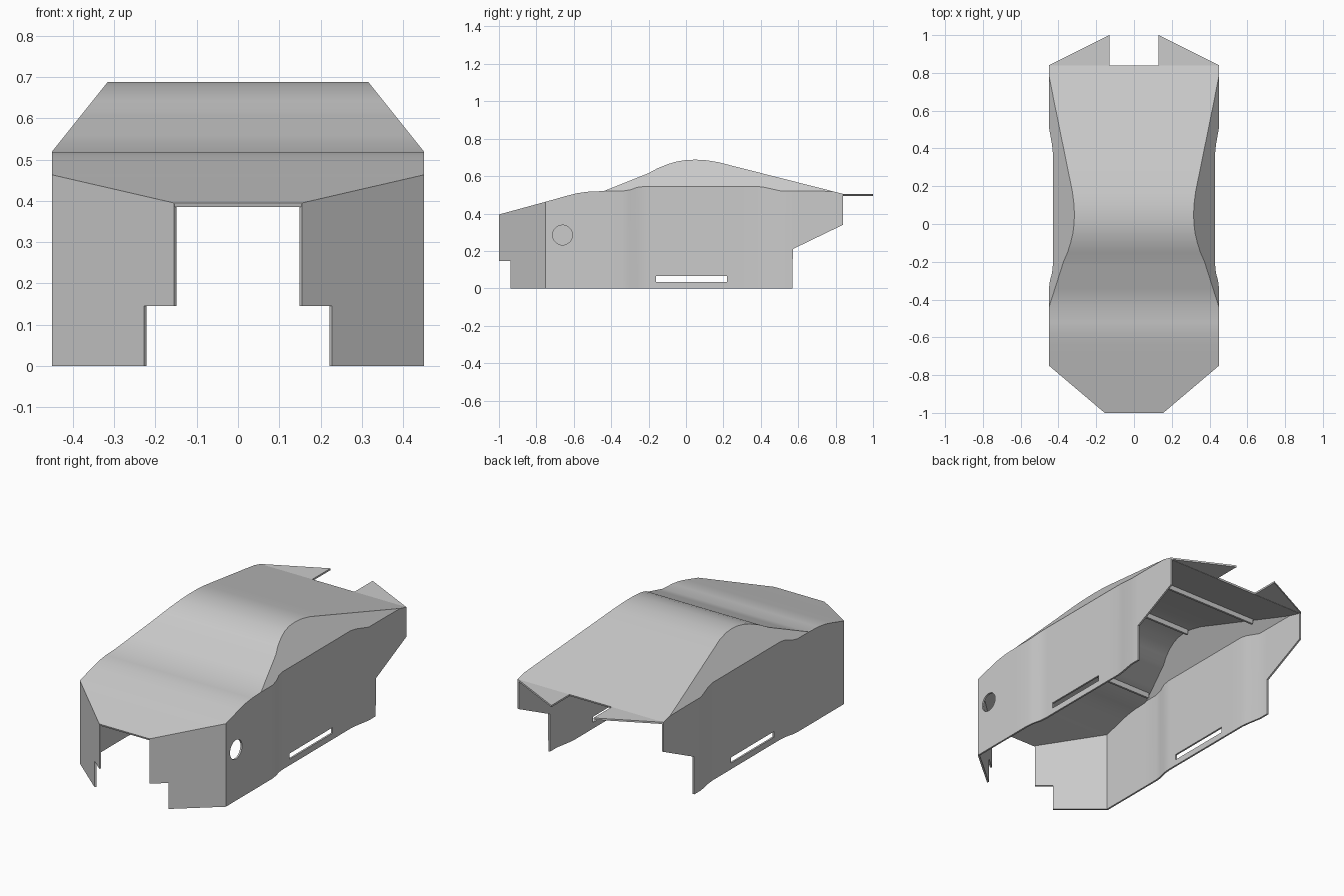
import bpy, bmesh, math
from mathutils import Vector

if "Cube" in bpy.data.objects:
    bpy.data.objects.remove(bpy.data.objects["Cube"], do_unlink=True)

THICK = 0.01
BELT = 0.52      # height where the sloped side windows begin
HALF = 0.45      # half width of the body

grey = bpy.data.materials.new("body grey")
grey.use_nodes = True
grey.diffuse_color = (0.6, 0.6, 0.6, 1)
grey.node_tree.nodes["Principled BSDF"].inputs["Base Color"].default_value = (0.6, 0.6, 0.6, 1)

# Centre line of hood, windscreen, roof and tail as (y, z)
ROOF = [(-1, .395), (-.75, .463), (-.64, .494), (-.58, .509), (-.52, .517), (-.44, .52),
        (-.2, .616), (-.15, .643), (-.1, .663), (-.05, .678), (0, .686), (.05, .688),
        (.1, .686), (.17, .675), (.84, .505)]
# Plan of the side wall as (y, x), with the waist pulled in
PLAN = [(-.75, .45), (-.34, .45), (-.3, .445), (-.26, .434), (-.22, .43),
        (.38, .43), (.42, .434), (.51, .45), (.84, .45)]
# Lower edge of the side wall as (y, z)
SILL = [(-.75, 0), (.57, 0), (.571, .21), (.84, .34)]


def at(curve, y):
    for (a, va), (b, vb) in zip(curve, curve[1:]):
        if y <= b:
            return va + (vb - va) * (y - a) / (b - a)
    return curve[-1][1]


def roof_edge(y):
    z = at(ROOF, y)
    if y < -.75:
        return .155 + (y + 1) / .25 * (HALF - .155)
    return HALF - max(0, z - BELT) * 0.8


def belt_point(y):
    x = at(PLAN, y)
    return x, min(at(ROOF, y), BELT + (HALF - x) / 0.8)


def finish(obj):
    bpy.ops.object.select_all(action="DESELECT")
    obj.select_set(True)
    bpy.context.view_layer.objects.active = obj
    for mod in list(obj.modifiers):
        bpy.ops.object.modifier_apply(modifier=mod.name)


def sheet(name, rings, outward, cutters=(), smooth=True):
    """Thin panel: one ring is a flat outline, several rings are lofted."""
    bm = bmesh.new()
    rows = [[bm.verts.new(p) for p in ring] for ring in rings]
    if len(rows) == 1:
        bm.faces.new(rows[0])
    for r, q in zip(rows, rows[1:]):
        for i in range(len(r) - 1):
            bm.faces.new((r[i], r[i + 1], q[i + 1], q[i]))
    bmesh.ops.remove_doubles(bm, verts=bm.verts, dist=0.0002)
    bm.normal_update()
    total = sum((f.normal * f.calc_area() for f in bm.faces), Vector())
    if total.dot(Vector(outward)) < 0:
        bmesh.ops.reverse_faces(bm, faces=bm.faces)
    mesh = bpy.data.meshes.new(name)
    bm.to_mesh(mesh)
    bm.free()
    mesh.materials.append(grey)
    obj = bpy.data.objects.new(name, mesh)
    bpy.context.collection.objects.link(obj)
    solid = obj.modifiers.new("thickness", "SOLIDIFY")
    solid.thickness = THICK
    solid.offset = -1
    for c in cutters:
        cut = obj.modifiers.new("opening", "BOOLEAN")
        cut.operation = "DIFFERENCE"
        cut.solver = "EXACT"
        cut.object = c
    finish(obj)
    if smooth:
        bpy.ops.object.shade_smooth_by_angle(angle=math.radians(25))
    return obj


def box(name, loc, size):
    bpy.ops.mesh.primitive_cube_add(size=1, location=loc)
    obj = bpy.context.object
    obj.name = name
    obj.scale = size
    obj.data.materials.append(grey)
    return obj


# Shared stations along the body
ys = sorted({p[0] for c in (ROOF, PLAN, SILL) for p in c} | {.3, .65, .786})

# Hood, windscreen, roof and tail in one skin
sheet("roof_skin", [[(-roof_edge(y), y, at(ROOF, y)), (roof_edge(y), y, at(ROOF, y))]
                    for y in ys], (0, 0, 1))

# Cutters: sill slot through both walls, round hole in the left wall only
slot = box("slot_cutter", (0, .03, .05), (1.2, .38, .032))
bpy.ops.mesh.primitive_cylinder_add(vertices=32, radius=.053, depth=.2,
                                    location=(HALF, -.66, .285),
                                    rotation=(0, math.pi / 2, 0))
hole = bpy.context.object
hole.name = "hole_cutter"
for c in (slot, hole):
    c.hide_render = True

for side, s in (("left", 1), ("right", -1)):
    # Side wall with waist, cut-up rear corner and openings
    wall = []
    for y in ys:
        if y >= -.75:
            x, z = belt_point(y)
            wall.append([(s * x, y, at(SILL, y)), (s * x, y, z)])
    sheet(side + "_side_wall", wall, (s, 0, 0), (slot, hole) if s > 0 else (slot,))

    # Sloped side window panel between wall and roof
    glass = []
    for y in ys:
        if -.44 <= y <= .79:
            x, z = belt_point(y)
            glass.append([(s * x, y, z), (s * roof_edge(y), y, at(ROOF, y))])
    sheet(side + "_side_window", glass, (s, 0, .5))

    # Angled nose panel with a stepped lower corner
    def nose(x, z):
        return (s * x, -1 + (x - .155) / (HALF - .155) * .25, z)
    sheet(side + "_nose_panel", [[nose(HALF, 0), nose(.228, 0), nose(.228, .145),
                                  nose(.155, .145), nose(.155, .395), nose(HALF, .463)]],
          (s, -1, 0), smooth=False)

    # Pointed tail fin beside the rear notch
    sheet(side + "_tail_fin", [[(s * HALF, .84, .505), (s * .13, 1, .505), (s * .13, .84, .505)]],
          (0, 0, 1), smooth=False)

# Cross ribs under the skin
for name, y in (("windscreen_rib", -.38), ("roof_rib", .08), ("rear_rib", .52)):
    box(name, (0, y, at(ROOF, y) - .024), (2 * roof_edge(y) - .03, .012, .03))

for c in (slot, hole):
    bpy.data.objects.remove(c, do_unlink=True)
